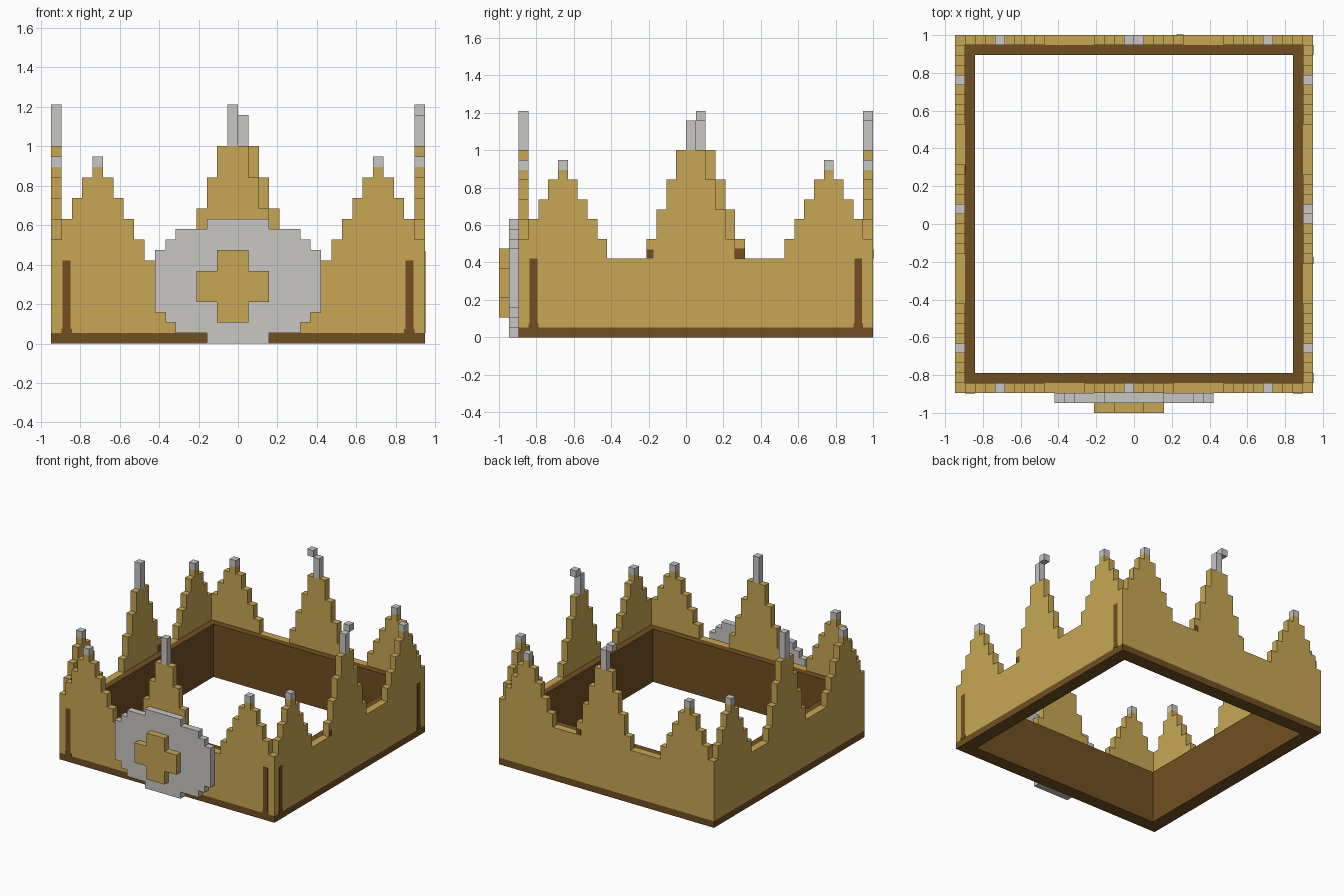
import bpy, bmesh

if "Cube" in bpy.data.objects:
    bpy.data.objects.remove(bpy.data.objects["Cube"])

U = 2 / 38  # one block


def material(name, rgb):
    m = bpy.data.materials.new(name)
    m.diffuse_color = (*rgb, 1)
    m.use_nodes = True
    m.node_tree.nodes["Principled BSDF"].inputs["Base Color"].default_value = m.diffuse_color
    return m


GOLD = material("gold", (0.58, 0.39, 0.09))
BROWN = material("dark_brown", (0.165, 0.078, 0.016))
SILVER = material("silver", (0.58, 0.57, 0.55))


def finish(bm, name, mat):
    bmesh.ops.recalc_face_normals(bm, faces=bm.faces[:])
    me = bpy.data.meshes.new(name)
    bm.to_mesh(me)
    bm.free()
    me.materials.append(mat)
    ob = bpy.data.objects.new(name, me)
    bpy.context.collection.objects.link(ob)


def prism(bm, pts, vec):
    """Extrude a polygon, given in block units, along a vector."""
    face = bm.faces.new([bm.verts.new([c * U for c in p]) for p in pts])
    out = bmesh.ops.extrude_face_region(bm, geom=[face], use_keep_orig=True)
    moved = [v for v in out["geom"] if isinstance(v, bmesh.types.BMVert)]
    bmesh.ops.translate(bm, verts=moved, vec=[c * U for c in vec])


def boxes(name, mat, items):
    """Each item is (x0, x1, y0, y1, z0, z1) in block units."""
    bm = bmesh.new()
    for x0, x1, y0, y1, z0, z1 in items:
        prism(bm, [(x0, y0, z0), (x1, y0, z0), (x1, y1, z0), (x0, y1, z0)],
              (0, 0, z1 - z0))
    finish(bm, name, mat)


def ring(x, y0, y1, z0, z1):
    """Four boxes, one block thick, around a rectangle."""
    return [(-x, x, y0, y0 + 1, z0, z1), (-x, x, y1 - 1, y1, z0, z1),
            (-x, 1 - x, y0 + 1, y1 - 1, z0, z1),
            (x - 1, x, y0 + 1, y1 - 1, z0, z1)]


SMALL = [17, 16, 14, 12, 10]  # heights outward from the middle of a point
LARGE = [19, 19, 16, 13, 10]
tips = []


def wall(name, along_x, depth, start, end, peaks, double):
    """Stepped wall with small, large and small points, plus silver tips."""
    def height(c):
        h = 8
        for p, steps in zip(peaks, (SMALL, LARGE, SMALL)):
            if abs(c - p) < 5:
                h = max(h, steps[abs(c - p)])
        return h

    prof = [(start, 1)]
    for c in range(start, end):
        h = height(c)
        if prof[-1][1] == h:
            prof.pop()
        else:
            prof.append((c, h))
        prof.append((c + 1, h))
    prof.append((end, 1))
    bm = bmesh.new()
    if along_x:
        prism(bm, [(a, depth, z) for a, z in prof], (0, 1, 0))
    else:
        prism(bm, [(depth, a, z) for a, z in prof], (1, 0, 0))
    finish(bm, name, GOLD)

    spans = [(peaks[0], 17, 18), (peaks[2], 17, 18)]
    if double:  # bent tip: a stem and an offset block on top
        spans += [(peaks[1], 19, 22), (peaks[1] + double, 22, 23)]
    else:
        spans.append((peaks[1], 19, 23))
    for c, z0, z1 in spans:
        tips.append((c, c + 1, depth, depth + 1, z0, z1) if along_x
                    else (depth, depth + 1, c, c + 1, z0, z1))


# Gold walls with stepped points
wall("front_wall", True, -17, -18, 18, (-14, -1, 13), 0)
wall("back_wall", True, 18, -18, 18, (-14, 0, 13), -1)
wall("left_wall", False, -18, -16, 18, (-13, 1, 14), 0)
wall("right_wall", False, 17, -16, 18, (-13, 0, 14), 1)
boxes("silver_tips", SILVER, tips)

# Brown base band and inner lining
boxes("base_band", BROWN, ring(18, -17, 19, 0, 1))
boxes("inner_lining", BROWN, ring(17, -16, 18, 0, 8))

# Thin brown strips near the corners of the front and right walls
T = 0.04
strips = []
for c in (-17, 16):
    strips += [(c + .1, c + .9, -17 - T, -17, 1, 8),
               (c, c + 1, -17 - T, -17, 1, 1.4)]
for c in (-16, 17):
    strips += [(18, 18 + T, c + .1, c + .9, 1, 8),
               (18, 18 + T, c, c + 1, 1, 1.4)]
boxes("corner_strips", BROWN, strips)

# Small brown marks at the foot of the tall points
boxes("brown_marks", BROWN, [(18, 18 + T, -4, -3.3, 8, 8.9),
                             (4.3, 5, 19, 19 + T, 8, 8.9),
                             (-17, -17 + T, 5, 6, 8, 9)])

# Round front emblem, as one stepped outline
right = [(3, 0), (3, 1), (6, 1), (6, 2), (7, 2), (7, 3), (8, 3), (8, 9),
         (7, 9), (7, 10), (6, 10), (6, 11), (3, 11), (3, 12)]
bm = bmesh.new()
prism(bm, [(x, -18, z) for x, z in right]
      + [(-x, -18, z) for x, z in reversed(right)], (0, 1, 0))
finish(bm, "emblem_disc", SILVER)

# Raised gold cross on the emblem
cross = [(1, 2), (1, 4), (3, 4), (3, 7), (1, 7), (1, 9),
         (-2, 9), (-2, 7), (-4, 7), (-4, 4), (-2, 4), (-2, 2)]
bm = bmesh.new()
prism(bm, [(x, -19, z) for x, z in cross], (0, 1, 0))
finish(bm, "emblem_cross", GOLD)
